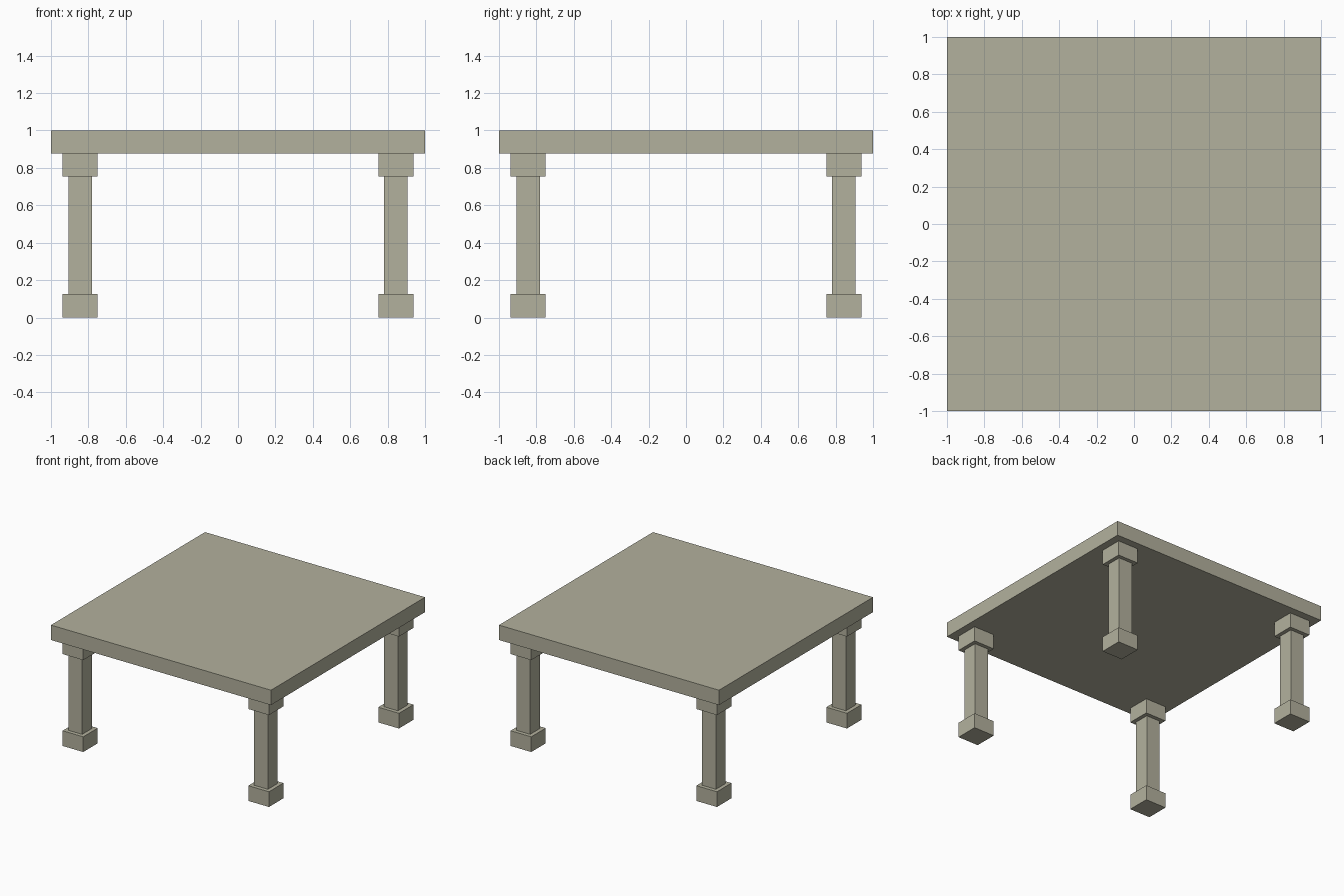
import bpy

if "Cube" in bpy.data.objects:
    bpy.data.objects.remove(bpy.data.objects["Cube"])

# Single stone colour
stone = bpy.data.materials.new("pale_stone")
stone.diffuse_color = (0.45, 0.44, 0.34, 1.0)
stone.use_nodes = True
stone.node_tree.nodes["Principled BSDF"].inputs["Base Color"].default_value = stone.diffuse_color


def box(name, x, y, width, depth, z0, z1):
    """Axis-aligned box centred on (x, y), spanning z0 to z1."""
    bpy.ops.mesh.primitive_cube_add(size=1, location=(x, y, (z0 + z1) / 2))
    ob = bpy.context.object
    ob.name = name
    ob.scale = (width, depth, z1 - z0)
    bpy.ops.object.transform_apply(location=False, rotation=False, scale=True)
    ob.data.materials.append(stone)
    return ob


# Table top slab
box("table_top", 0, 0, 2, 2, 0.8775, 1.0)

# Four legs, each with a foot block, a square shaft and a cap block
LEG = 0.844
for side, sx in (("left", -1), ("right", 1)):
    for end, sy in (("front", -1), ("back", 1)):
        x, y, tag = sx * LEG, sy * LEG, f"{end}_{side}"
        box(f"leg_foot_{tag}", x, y, 0.1875, 0.1875, 0, 0.125)
        box(f"leg_shaft_{tag}", x, y, 0.125, 0.125, 0.125, 0.755)
        box(f"leg_cap_{tag}", x, y, 0.1875, 0.1875, 0.755, 0.8775)
